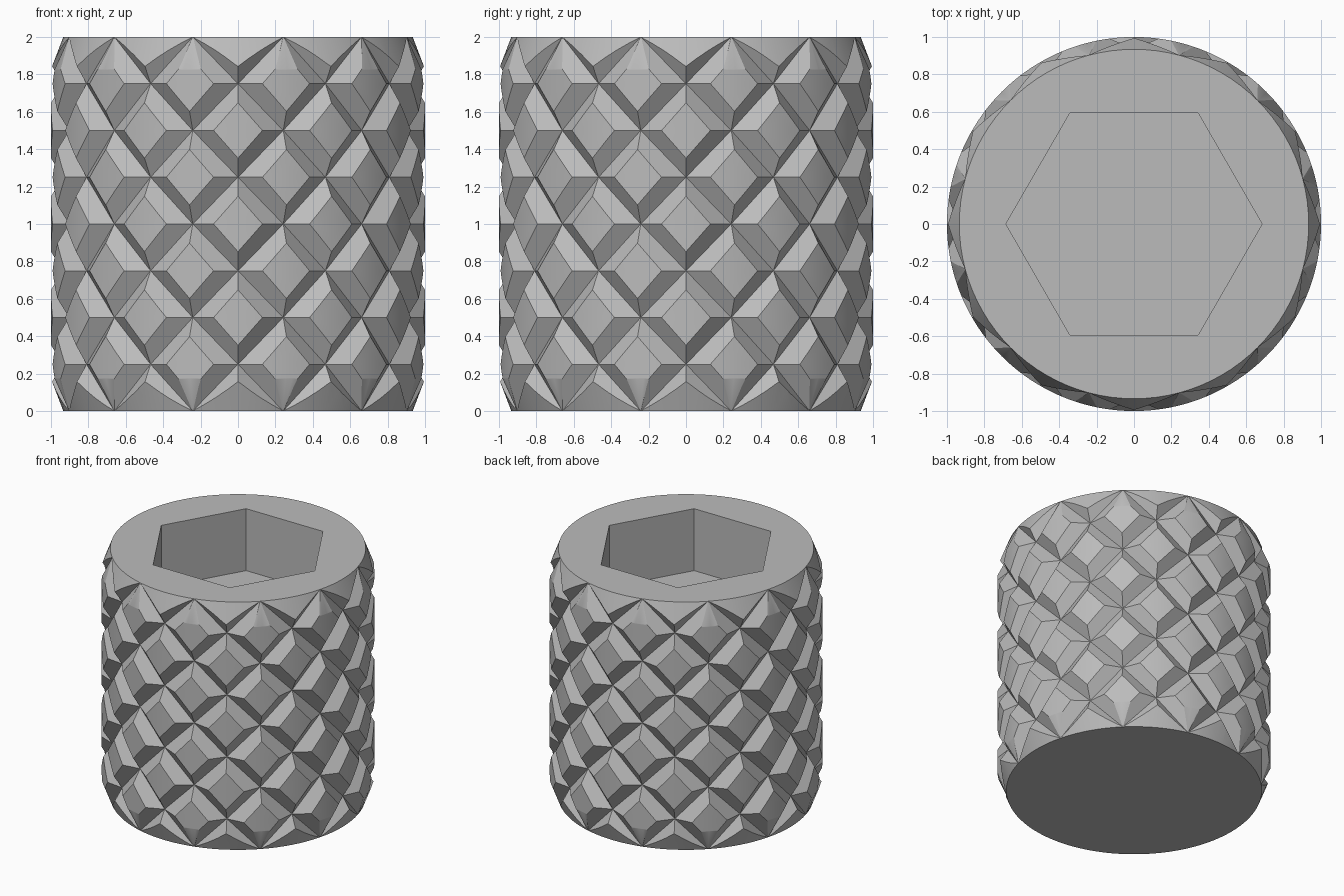
import bpy, bmesh, math

if "Cube" in bpy.data.objects:
    bpy.data.objects.remove(bpy.data.objects["Cube"], do_unlink=True)

HEIGHT = 2.0
R_OUT, R_VALLEY, R_RIM = 1.0, 0.935, 0.934
HALF_ANGLE, HALF_Z = math.radians(15), 0.25      # diamond half sizes at the valleys
FLAT_ANGLE, FLAT_Z = math.radians(7.5), 0.148    # half sizes of the raised land
CHAMFER = 0.18
STEPS = 4

steel = bpy.data.materials.new("grey_steel")
steel.use_nodes = True
color = (0.5, 0.5, 0.5, 1)
steel.diffuse_color = color
steel.node_tree.nodes["Principled BSDF"].inputs["Base Color"].default_value = color


def make_object(name, bm):
    bmesh.ops.recalc_face_normals(bm, faces=bm.faces)
    mesh = bpy.data.meshes.new(name)
    bm.to_mesh(mesh)
    bm.free()
    mesh.materials.append(steel)
    obj = bpy.data.objects.new(name, mesh)
    bpy.context.collection.objects.link(obj)
    return obj


def polar(r, a, z):
    return (r * math.cos(a), r * math.sin(a), z)


def add_diamond(bm, a0, z0):
    """One knurl: a curved land surrounded by four sloping facets."""
    n = STEPS
    land = {}
    for i in range(n + 1):
        for j in range(n + 1):
            u, v = i / n, j / n
            land[i, j] = bm.verts.new(polar(R_OUT, a0 + (u - v) * FLAT_ANGLE,
                                            z0 + (u + v - 1) * FLAT_Z))
    for i in range(n):
        for j in range(n):
            bm.faces.new([land[i, j], land[i + 1, j], land[i + 1, j + 1], land[i, j + 1]])
    # Valley corners, in the same order as the land border
    corners = [bm.verts.new(polar(R_VALLEY, a0 + da * HALF_ANGLE, z0 + dz * HALF_Z))
               for da, dz in ((0, -1), (1, 0), (0, 1), (-1, 0))]
    borders = [[land[k, 0] for k in range(n + 1)], [land[n, k] for k in range(n + 1)],
               [land[n - k, n] for k in range(n + 1)], [land[0, n - k] for k in range(n + 1)]]
    for s, border in enumerate(borders):
        bm.faces.new([corners[s], corners[(s + 1) % 4]] + border[::-1])


# Knurled barrel, taller than needed and closed at both ends
bm = bmesh.new()
for i in range(24):
    for j in range(-1, 10):
        if (i + j) % 2 == 0:
            add_diamond(bm, i * HALF_ANGLE, j * HALF_Z)
bmesh.ops.remove_doubles(bm, verts=bm.verts, dist=0.0005)
rim_edges = [e for e in bm.edges if e.is_boundary]
low, high = bm.verts.new((0, 0, -0.6)), bm.verts.new((0, 0, HEIGHT + 0.6))
for e in rim_edges:
    pole = high if e.verts[0].co.z > HEIGHT / 2 else low
    bm.faces.new([e.verts[0], e.verts[1], pole])
barrel = make_object("knurled_barrel", bm)

# Chamfered envelope that trims the barrel ends
bm = bmesh.new()
rings = [[bm.verts.new(polar(r, math.tau * k / 96, z)) for k in range(96)]
         for r, z in ((R_RIM, 0), (R_OUT + 0.003, CHAMFER),
                      (R_OUT + 0.003, HEIGHT - CHAMFER), (R_RIM, HEIGHT))]
for a, b in zip(rings, rings[1:]):
    for k in range(96):
        m = (k + 1) % 96
        bm.faces.new([a[k], a[m], b[m], b[k]])
bm.faces.new(rings[0])
bm.faces.new(rings[-1])
envelope = make_object("chamfer_cutter", bm)

# Hexagonal socket cutter
bm = bmesh.new()
SOCKET_DEPTH, SOCKET_R = 0.5, 0.685
ends = [[bm.verts.new(polar(SOCKET_R, math.tau * k / 6, z)) for k in range(6)]
        for z in (HEIGHT - SOCKET_DEPTH, HEIGHT + 0.2)]
for k in range(6):
    m = (k + 1) % 6
    bm.faces.new([ends[0][k], ends[0][m], ends[1][m], ends[1][k]])
for ring in ends:
    bm.faces.new(ring)
socket = make_object("socket_cutter", bm)

# Trim, cut the socket and shade
bpy.ops.object.select_all(action="DESELECT")
bpy.context.view_layer.objects.active = barrel
barrel.select_set(True)
for cutter, operation in ((envelope, "INTERSECT"), (socket, "DIFFERENCE")):
    cutter.hide_render = True
    mod = barrel.modifiers.new(operation.lower(), "BOOLEAN")
    mod.object, mod.operation, mod.solver = cutter, operation, "EXACT"
    bpy.ops.object.modifier_apply(modifier=mod.name)
    bpy.data.objects.remove(cutter, do_unlink=True)
bpy.ops.object.shade_smooth_by_angle(angle=math.radians(25))
